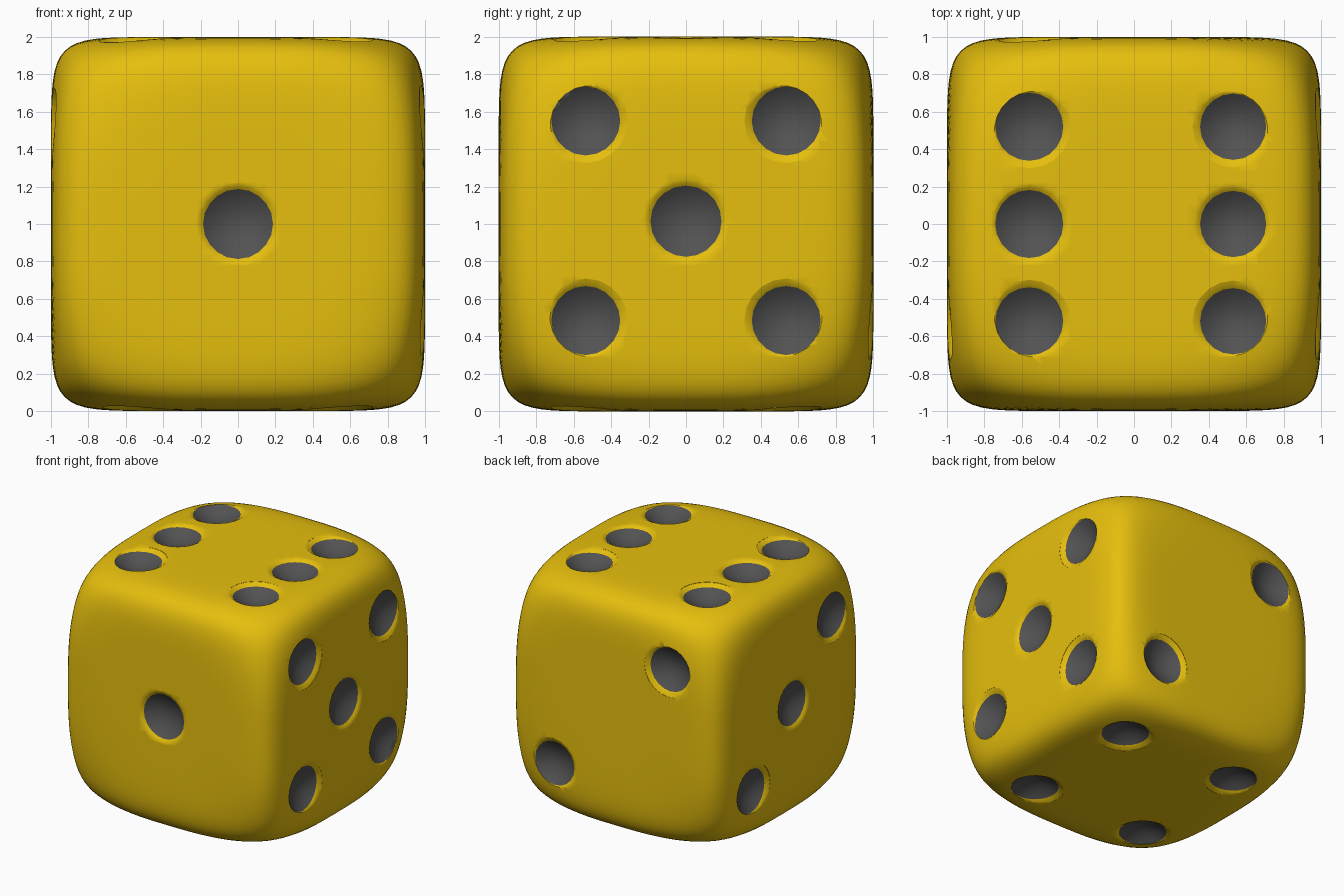
import bpy
import bmesh
from math import tau
from mathutils import Vector

if "Cube" in bpy.data.objects:
    bpy.data.objects.remove(bpy.data.objects["Cube"], do_unlink=True)

POWER = 9.0        # squareness of the rounded body
CORNER = 2.2       # extra rounding at the eight corners
LIP = 0.02         # depth of the yellow lip round each dent
BOWL = 0.07        # depth of the grey bowl below the lip
RINGS = 6


def material(name, rgb):
    mat = bpy.data.materials.new(name)
    mat.use_nodes = True
    mat.diffuse_color = (*rgb, 1)
    bsdf = mat.node_tree.nodes["Principled BSDF"]
    bsdf.inputs["Base Color"].default_value = (*rgb, 1)
    bsdf.inputs["Roughness"].default_value = 0.6
    return mat


yellow = material("golden_yellow", (0.79, 0.52, 0.004))
grey = material("dark_grey", (0.085, 0.085, 0.085))


def make_object(name, bm):
    mesh = bpy.data.meshes.new(name)
    bm.to_mesh(mesh)
    bm.free()
    mesh.materials.append(yellow)
    mesh.materials.append(grey)
    obj = bpy.data.objects.new(name, mesh)
    bpy.context.collection.objects.link(obj)
    return obj


def pull(co):
    """Scale that moves a point onto the soft, slightly bulging cube."""
    x, y, z = (abs(c) for c in co)
    level = x**POWER + y**POWER + z**POWER + CORNER * (x * y * z) ** (POWER / 3)
    return level ** (-1 / POWER)


# Rounded body
bm = bmesh.new()
bmesh.ops.create_cube(bm, size=2)
bmesh.ops.subdivide_edges(bm, edges=bm.edges[:], cuts=35, use_grid_fill=True)
for v in bm.verts:
    v.co *= pull(v.co)
die_body = make_object("die_body", bm)

# Dents per side: outward normal, sideways axis, and (side, up, radius) of each
X, Y, Z = Vector((1, 0, 0)), Vector((0, 1, 0)), Vector((0, 0, 1))
A, R = 0.535, 0.182
sides = [
    (-Y, X, [(0, 0, 0.187)]),
    (Y, -X, [(A, A, R), (-A, -A, R)]),
    (-X, -Y, [(A, A, R), (0, 0, R), (-A, -A, R)]),
    (-Z, X, [(s * A, t * A, R) for s in (-1, 1) for t in (-1, 1)]),
    (X, Y, [(s * A, t, 0.184) for s in (-1, 1) for t in (-0.515, 0.55)]
     + [(0, 0.015, 0.19)]),
    (Z, X, [(-0.56, t * 0.52, R) for t in (-1, 0, 1)]
     + [(0.53, t * 0.52, 0.177) for t in (-1, 0, 1)]),
]


def add_dent(bm, normal, side, centre, r):
    """Turn a bowl with a flared lip, closed above the surface."""
    bowl = [(r * i / RINGS, -LIP - BOWL * (1 - (i / RINGS) ** 2))
            for i in range(RINGS + 1)]
    lip = [(r + 0.015, -0.008), (r + 0.04, 0.003), (r + 0.04, 0.1), (0, 0.1)]
    verts = [bm.verts.new(centre + side * a + normal * h) for a, h in bowl + lip]
    edges = [bm.edges.new(pair) for pair in zip(verts, verts[1:])]
    bmesh.ops.spin(bm, geom=verts + edges, cent=centre, axis=normal,
                   angle=tau, steps=20, use_merge=True)


# Dent cutter, grey only below the lips
bm = bmesh.new()
for normal, side, dents in sides:
    up = normal.cross(side)
    for s, u, r in dents:
        flat = side * s + up * u
        add_dent(bm, normal, side, flat + normal * pull(flat + normal), r)
bmesh.ops.remove_doubles(bm, verts=bm.verts[:], dist=0.0001)
bmesh.ops.recalc_face_normals(bm, faces=bm.faces[:])
for f in bm.faces:
    height = max(abs(c) for c in f.calc_center_median())
    f.material_index = int(height < 1 - LIP - 0.006)
dent_cutter = make_object("dent_cutter", bm)
dent_cutter.hide_render = True

# Cut the dents, keeping their face colours
mod = die_body.modifiers.new("dents", "BOOLEAN")
mod.operation = "DIFFERENCE"
mod.solver = "MANIFOLD"
mod.object = dent_cutter
bpy.ops.object.select_all(action="DESELECT")
bpy.context.view_layer.objects.active = die_body
die_body.select_set(True)
bpy.ops.object.modifier_apply(modifier=mod.name)
bpy.data.objects.remove(dent_cutter, do_unlink=True)

# Smooth finish, resting on the ground
die_body.location.z = 1
bpy.ops.object.shade_smooth_by_angle(angle=0.8)
